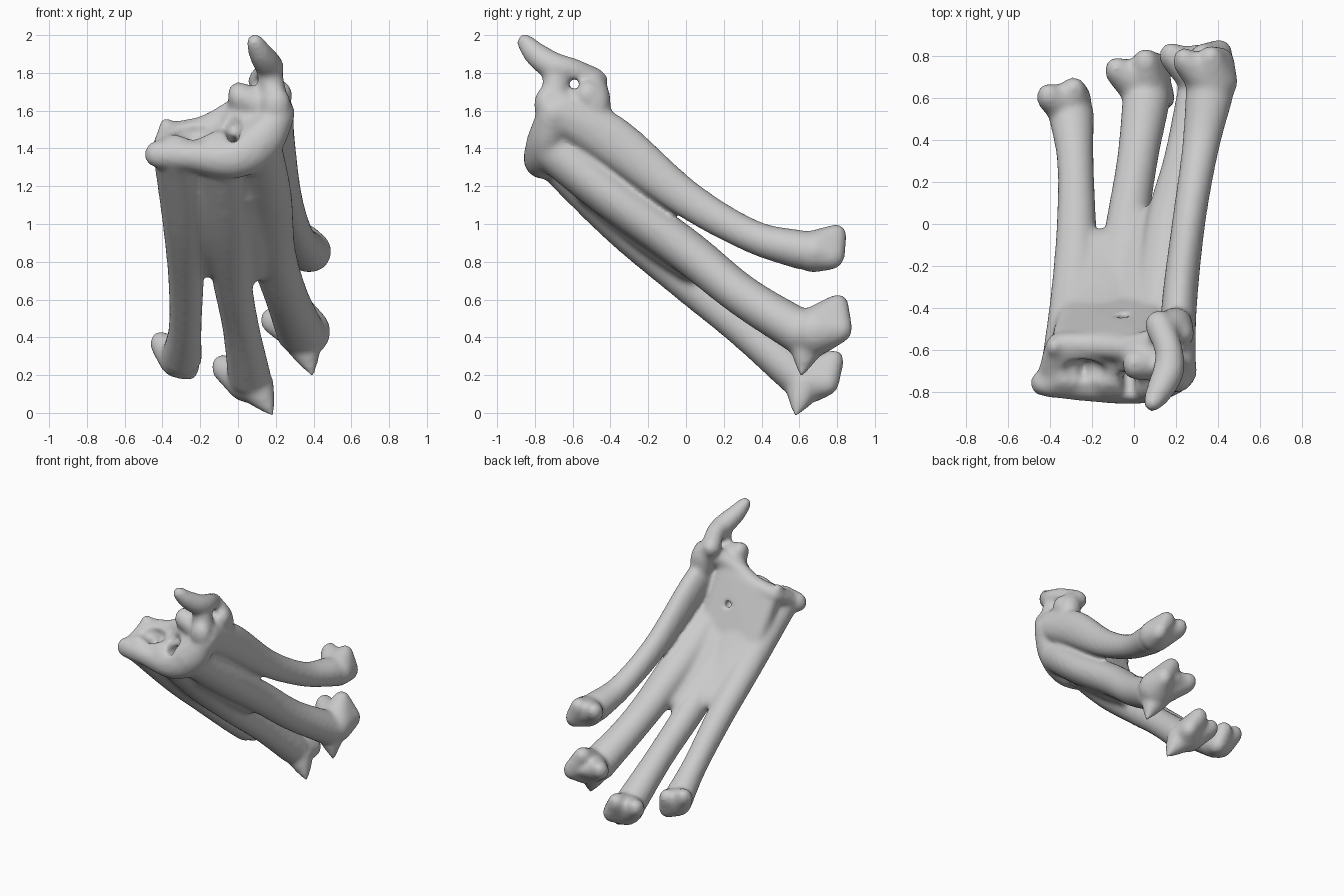
import bpy, bmesh, math
from mathutils import Vector, Matrix


def catmull(pts, steps=6):
    """Smooth list of vectors through the given stations."""
    p = [Vector(q) for q in pts]
    p = [p[0] * 2 - p[1]] + p + [p[-1] * 2 - p[-2]]
    out = []
    for i in range(1, len(p) - 2):
        a, b, c, d = p[i - 1:i + 3]
        for s in range(steps):
            t = s / steps
            out.append(0.5 * (2 * b + (c - a) * t + (2 * a - 5 * b + 4 * c - d) * t * t
                              + (3 * b - a - 3 * c + d) * t ** 3))
    out.append(p[-2])
    return out


def sweep(bm, pts, side=(1, 0, 0), n=20):
    """Tapered tube; each station is x, y, z, half width, half depth."""
    st = catmull([tuple(q) if len(q) == 5 else tuple(q) + (q[3],) for q in pts])
    cen = [Vector(q[:3]) for q in st]
    rings = []
    for i, q in enumerate(st):
        t = (cen[min(i + 1, len(st) - 1)] - cen[max(i - 1, 0)]).normalized()
        u = Vector(side)
        u = (u - t * u.dot(t)).normalized()
        v = t.cross(u)
        caps, sign = [1], 1
        if i == 0:
            caps, sign = [.35, .75, 1], -1
        elif i == len(st) - 1:
            caps = [1, .75, .35]
        for k in caps:
            # rounded ends
            off = sign * math.sqrt(1 - k * k) * min(q[3], q[4])
            rings.append([bm.verts.new(cen[i] + t * off
                          + u * (q[3] * k * math.cos(a)) + v * (q[4] * k * math.sin(a)))
                          for a in (2 * math.pi * j / n for j in range(n))])
    for r, s in zip(rings, rings[1:]):
        for j in range(n):
            bm.faces.new((r[j], r[(j + 1) % n], s[(j + 1) % n], s[j]))
    bm.faces.new(rings[0][::-1])
    bm.faces.new(rings[-1])


def blob(bm, loc, size, tilt=-40):
    """Ellipsoid tilted about x to follow the bones."""
    m = Matrix.Translation(loc) @ Matrix.Rotation(math.radians(tilt), 4, 'X') @ Matrix.Diagonal((*size, 1))
    return bmesh.ops.create_icosphere(bm, subdivisions=3, radius=1, matrix=m)['verts']


def bridge(bm, *blobs):
    """Convex skin stretched over several ellipsoids."""
    tmp = bmesh.new()
    for loc, size in blobs:
        blob(tmp, loc, size)
    res = bmesh.ops.convex_hull(tmp, input=tmp.verts[:])
    new = {}
    for f in [g for g in res['geom'] if isinstance(g, bmesh.types.BMFace)]:
        for v in f.verts:
            if v not in new:
                new[v] = bm.verts.new(v.co)
        bm.faces.new([new[v] for v in f.verts])
    tmp.free()


def finish(bm, name):
    bmesh.ops.recalc_face_normals(bm, faces=bm.faces)
    me = bpy.data.meshes.new(name)
    bm.to_mesh(me)
    bm.free()
    ob = bpy.data.objects.new(name, me)
    bpy.context.collection.objects.link(ob)
    return ob


bm = bmesh.new()

# four long shafts
sweep(bm, [(-.33, -.72, 1.37, .12, .11), (-.285, -.35, 1.0, .115, .10), (-.275, 0, .70, .095, .095),
           (-.28, .3, .45, .088, .09), (-.30, .53, .29, .11, .10)])
sweep(bm, [(-.10, -.72, 1.38, .14, .12), (-.06, -.35, 1.0, .135, .11), (-.03, 0, .70, .105, .105),
           (.015, .3, .45, .098, .10), (.06, .60, .19, .115, .11)])
sweep(bm, [(.10, -.72, 1.42, .13, .13), (.14, -.4, 1.15, .145, .12), (.18, 0, .86, .125, .115),
           (.255, .3, .62, .115, .11), (.335, .62, .42, .13, .12)])
sweep(bm, [(.21, -.68, 1.60, .085, .11), (.215, -.4, 1.45, .085, .13), (.26, 0, 1.135, .08, .10),
           (.315, .35, .935, .088, .088), (.36, .62, .86, .115, .105)])

# flat webs that fuse the upper halves of the three lower shafts
sweep(bm, [(-.12, -.64, 1.38, .28, .13), (-.11, -.45, 1.13, .27, .11), (-.13, -.25, .92, .22, .09),
           (-.15, -.09, .785, .12, .07)])
sweep(bm, [(.03, -.5, 1.2, .12, .11), (.05, -.2, .93, .12, .09), (.08, .02, .76, .08, .07)])

# knuckle ends: body, size, left lobe, right lobe, lower outer lobe
heads = [
    ((-.31, .56, .285), (.11, .10, .105), (-.41, .605, .365), (-.29, .63, .335), (-.265, .60, .245)),
    ((.055, .65, .17), (.12, .12, .115), (-.085, .73, .24), (.055, .765, .26), (.12, .74, .16)),
    ((.36, .68, .43), (.13, .13, .13), (.175, .80, .49), (.33, .79, .555), (.41, .81, .44)),
    ((.375, .68, .855), (.12, .11, .115), (.24, .775, .92), (.365, .78, .925), (.42, .77, .83)),
]
for body, size, left, right, low in heads:
    core = (body, size)
    bridge(bm, core, (left, (.055, .06, .075)))
    bridge(bm, core, (right, (.065, .065, .08)), (low, (.06, .07, .075)))
    dip = (Vector(left) + Vector(right)) / 2 - Vector((0, .02, .04))
    bridge(bm, core, (left, (.04, .045, .05)), (dip, (.06, .05, .05)), (low, (.05, .05, .06)))

# pointed keels under the two middle knuckles
for base, tip in (((.10, .62, .13), (.185, .58, -.012)), ((.35, .64, .36), (.395, .61, .20))):
    b, t = Vector(base), Vector(tip)
    sweep(bm, [(*b, .10), (*b.lerp(t, .5), .06), (*t, .012)])

# flared joint base: lower lip and upper rim
sweep(bm, [(-.43, -.76, 1.37, .065, .075), (-.25, -.755, 1.36, .09, .085), (-.02, -.765, 1.35, .095, .11),
           (.12, -.74, 1.44, .10, .12), (.22, -.70, 1.58, .09, .085)], side=(0, 1, 0))
sweep(bm, [(-.36, -.575, 1.48, .06), (-.18, -.58, 1.51, .065), (-.03, -.59, 1.59, .065),
           (.10, -.57, 1.65, .075), (.2, -.52, 1.68, .09)], side=(0, 1, 0))
# hollow wall between lip and rim, plus back flare onto the shafts
bridge(bm, ((-.40, -.72, 1.39), (.06, .06, .06)), ((-.37, -.60, 1.47), (.06, .06, .07)),
       ((-.1, -.68, 1.42), (.06, .08, .08)), ((-.1, -.60, 1.50), (.06, .06, .07)))
bridge(bm, ((-.05, -.68, 1.46), (.06, .08, .08)), ((0, -.62, 1.6), (.06, .07, .07)),
       ((.2, -.62, 1.6), (.09, .09, .1)), ((.18, -.70, 1.52), (.08, .08, .08)))
bridge(bm, ((-.34, -.57, 1.45), (.06, .06, .06)), ((-.3, -.42, 1.12), (.06, .06, .06)),
       ((.05, -.57, 1.58), (.06, .06, .06)), ((.1, -.42, 1.22), (.06, .06, .06)))
blob(bm, (-.38, -.59, 1.51), (.04, .045, .055))
bridge(bm, ((.0, -.67, 1.68), (.055, .07, .075)), ((.03, -.62, 1.58), (.08, .08, .08)),
       ((.18, -.68, 1.62), (.08, .07, .09)))
blob(bm, (.20, -.74, 1.63), (.08, .065, .10), 0)

# hooked process at the top, with the pillars around its eyelet
sweep(bm, [(.12, -.48, 1.755, .07), (.165, -.60, 1.81, .068), (.165, -.70, 1.835, .075),
           (.125, -.79, 1.895, .066), (.09, -.85, 1.96, .048)])
sweep(bm, [(.20, -.48, 1.58, .08), (.19, -.485, 1.67, .085), (.13, -.50, 1.77, .065)])
sweep(bm, [(.20, -.70, 1.60, .08), (.18, -.69, 1.72, .072), (.165, -.69, 1.82, .065)])

bones = finish(bm, "foot_bones")

# cutters for the eyelet and the pits in the joint face
cb = bmesh.new()
sweep(cb, [(-.1, -.59, 1.74, .03), (.15, -.59, 1.74, .03), (.4, -.59, 1.74, .03)], side=(0, 0, 1))
blob(cb, (-.24, -.73, 1.52), (.12, .10, .065), -35)
blob(cb, (-.24, -.70, 1.46), (.03, .06, .05), -35)
blob(cb, (-.03, -.78, 1.54), (.06, .09, .07), -35)
sweep(cb, [(-.02, -.86, 1.48, .035), (-.03, -.65, 1.42, .03), (-.05, -.45, 1.36, .03)])
cut = finish(cb, "joint_pits_cutter")
cm = cut.modifiers.new("merge", 'REMESH')
cm.mode, cm.voxel_size = 'VOXEL', .012
cut.hide_render = True
cut.hide_set(True)

# fuse everything into one organic surface
m = bones.modifiers.new("fuse", 'REMESH')
m.mode, m.voxel_size = 'VOXEL', .014
m = bones.modifiers.new("pits", 'BOOLEAN')
m.operation, m.object, m.solver = 'DIFFERENCE', cut, 'EXACT'
m = bones.modifiers.new("refuse", 'REMESH')
m.mode, m.voxel_size, m.use_smooth_shade = 'VOXEL', .014, True
m = bones.modifiers.new("soften", 'SMOOTH')
m.factor, m.iterations = .5, 10
